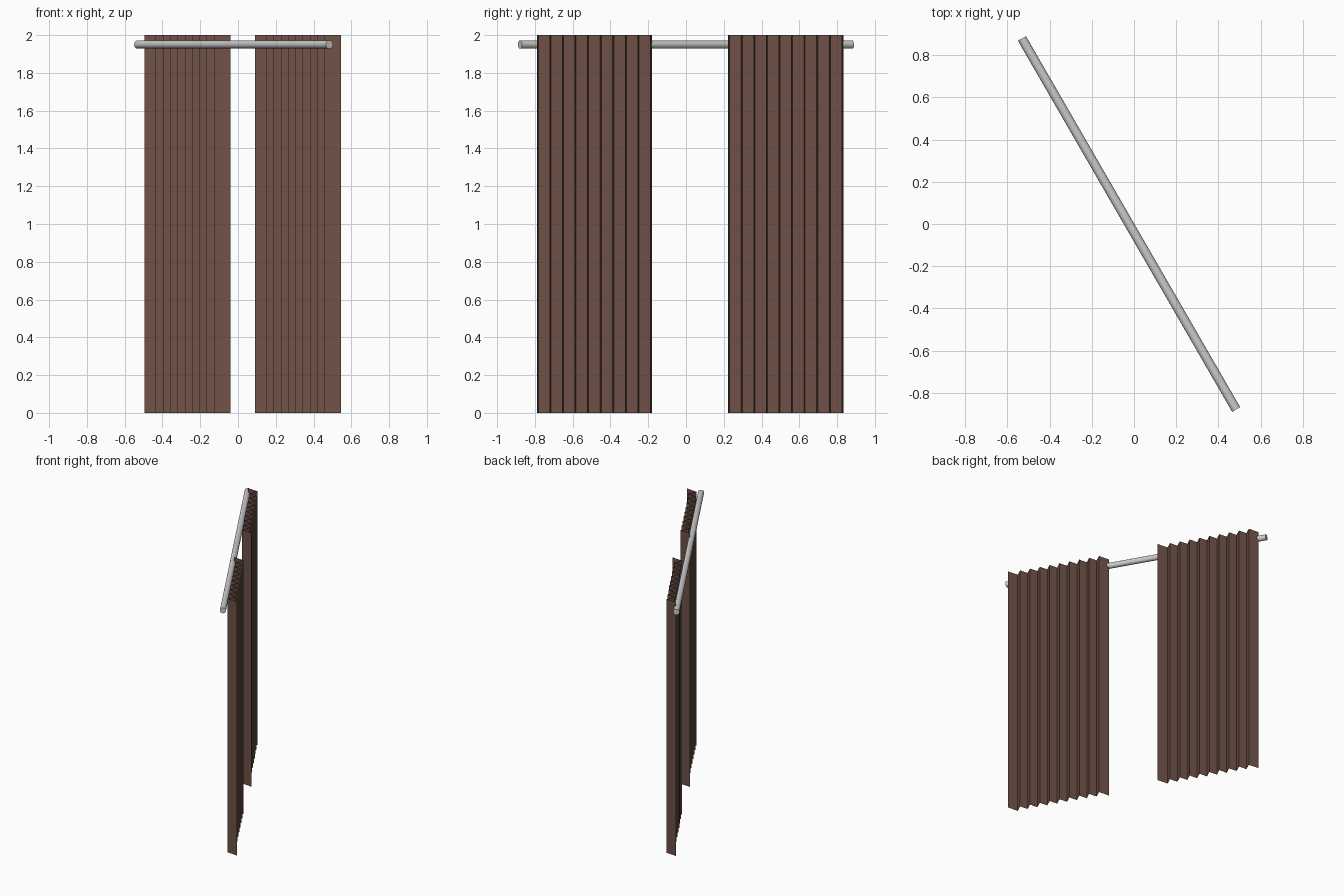
import bpy, bmesh, math
from mathutils import Vector

if "Cube" in bpy.data.objects:
    bpy.data.objects.remove(bpy.data.objects["Cube"])

U = Vector((0.5, -math.sqrt(3) / 2, 0))   # along the rod
N = Vector((math.sqrt(3) / 2, 0.5, 0))    # across the rod

brown = bpy.data.materials.new("brown_cloth")
brown.diffuse_color = (0.16, 0.085, 0.065, 1)
brown.use_nodes = True
brown.node_tree.nodes["Principled BSDF"].inputs["Base Color"].default_value = brown.diffuse_color

# rod
bpy.ops.mesh.primitive_cylinder_add(vertices=16, radius=0.022, depth=2.03,
                                    location=U * -0.0118 + N * -0.0203 + Vector((0, 0, 1.95)),
                                    rotation=(math.pi / 2, 0, math.radians(30)))
rod = bpy.context.object
rod.name = "curtain_rod"
bpy.ops.object.shade_smooth_by_angle(angle=math.radians(40))


# pleated single-sheet curtain, end pleats a little longer than the rest
def curtain(name, u0):
    step, depth, folds, extra = 0.0385, 0.055, 20, 0.32
    pts = [[u0 + i * step, 0.0051 + depth * (i % 2)] for i in range(folds)]
    for i, s in ((0, -1), (-1, 1)):
        pts[i][0] += s * extra * step
        pts[i][1] += s * extra * depth
    bm = bmesh.new()
    cols = []
    for u, n in pts:
        p = U * u + N * n
        cols.append((bm.verts.new(p), bm.verts.new(p + Vector((0, 0, 2)))))
    for a, b in zip(cols, cols[1:]):
        bm.faces.new((a[0], b[0], b[1], a[1]))
    mesh = bpy.data.meshes.new(name)
    bm.to_mesh(mesh)
    bm.free()
    mesh.materials.append(brown)
    bpy.context.collection.objects.link(bpy.data.objects.new(name, mesh))


curtain("curtain_right", 0.213)
curtain("curtain_left", 0.213 - 1.17)
